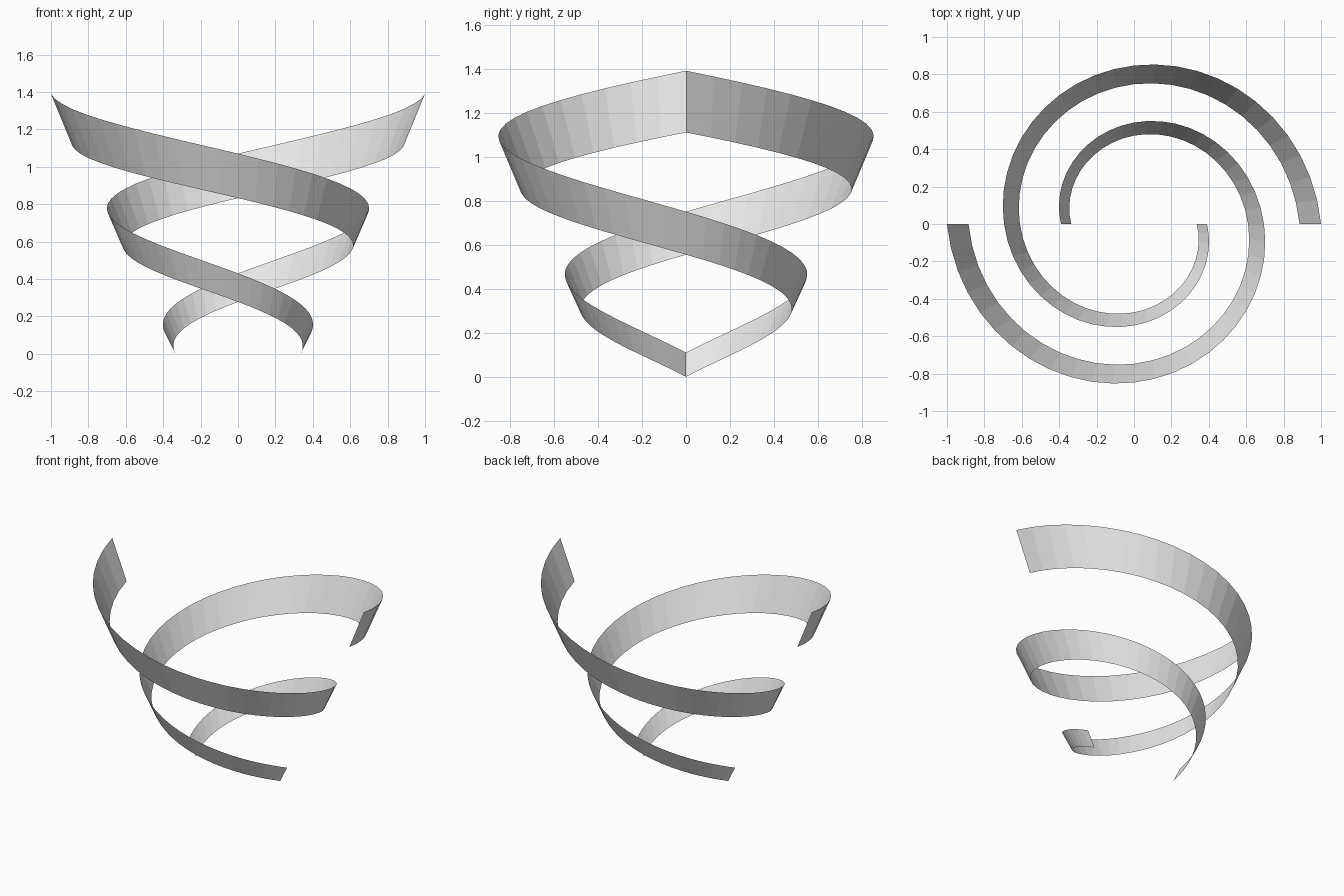
import bpy, bmesh
from math import cos, sin, pi

cube = bpy.data.objects.get("Cube")
if cube:
    bpy.data.objects.remove(cube, do_unlink=True)

grey = bpy.data.materials.new("light_grey")
grey.use_nodes = True
colour = (0.8, 0.8, 0.8, 1)
grey.diffuse_color = colour
grey.node_tree.nodes["Principled BSDF"].inputs["Base Color"].default_value = colour

STEPS = 48  # facets in the one full turn
# (radius, height) of each ribbon edge at its lower and upper end
TOP_EDGE = ((0.39, 0.11), (1.0, 1.39))
BOTTOM_EDGE = ((0.335, 0.0), (0.885, 1.11))


def edge_point(edge, t, start):
    """Point on a conical spiral, t running from the top end to the bottom end."""
    (r0, z0), (r1, z1) = edge
    radius, height = r1 + (r0 - r1) * t, z1 + (z0 - z1) * t
    angle = start + 2 * pi * t
    return radius * cos(angle), radius * sin(angle), height


def spiral_ribbon(name, start):
    """Thin open band strung between two conical spirals."""
    bm = bmesh.new()
    rungs = [[bm.verts.new(edge_point(e, i / STEPS, start)) for e in (BOTTOM_EDGE, TOP_EDGE)]
             for i in range(STEPS + 1)]
    for (b0, t0), (b1, t1) in zip(rungs, rungs[1:]):
        bm.faces.new((b0, b1, t1, t0))
    mesh = bpy.data.meshes.new(name)
    bm.to_mesh(mesh)
    bm.free()
    mesh.materials.append(grey)
    bpy.context.collection.objects.link(bpy.data.objects.new(name, mesh))


# Two identical ribbons, half a turn apart
spiral_ribbon("left_spiral_ribbon", 0)
spiral_ribbon("right_spiral_ribbon", pi)
